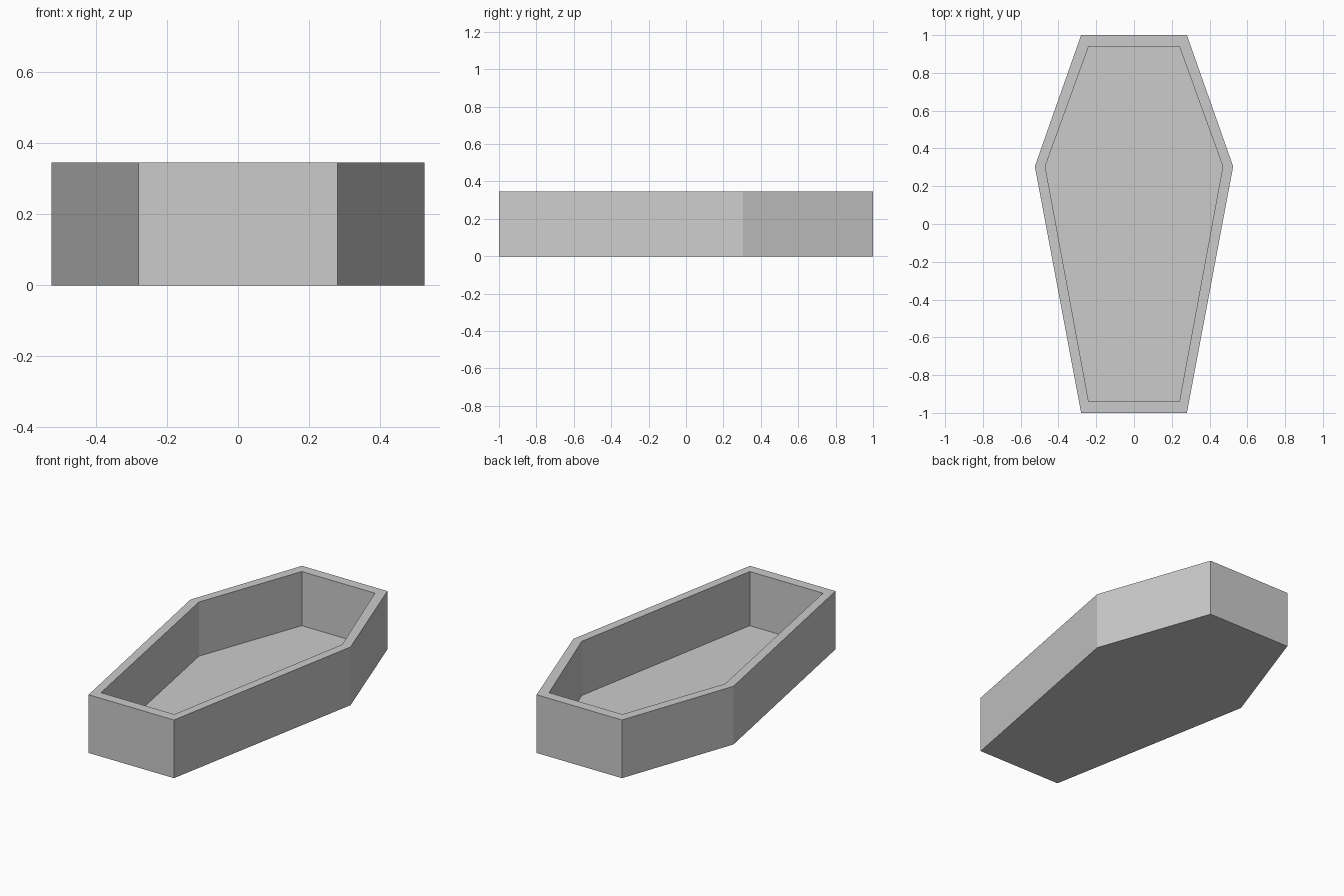
import bpy
import bmesh

HEIGHT, FLOOR = 0.345, 0.024

cube = bpy.data.objects.get("Cube")
if cube:
    bpy.data.objects.remove(cube, do_unlink=True)

grey = bpy.data.materials.new("plain grey")
grey.use_nodes = True
colour = (0.6, 0.6, 0.6, 1)
grey.diffuse_color = colour
grey.node_tree.nodes["Principled BSDF"].inputs["Base Color"].default_value = colour


def outline(end_x, end_y, shoulder_x, shoulder_y):
    """Six-sided plan, mirrored across x."""
    half = [(end_x, -end_y), (shoulder_x, shoulder_y), (end_x, end_y)]
    return half + [(-x, y) for x, y in reversed(half)]


def ring(bm, plan, z):
    return [bm.verts.new((x, y, z)) for x, y in plan]


def bridge(bm, a, b):
    for i in range(len(a)):
        j = (i + 1) % len(a)
        bm.faces.new((a[i], a[j], b[j], b[i]))


# Hollow open box: outer wall, rim, inner wall, floor and underside
outer = outline(0.28, 1.0, 0.525, 0.305)
inner = outline(0.24, 0.94, 0.47, 0.305)
bm = bmesh.new()
rings = [ring(bm, outer, 0), ring(bm, outer, HEIGHT),
         ring(bm, inner, HEIGHT), ring(bm, inner, FLOOR)]
for a, b in zip(rings, rings[1:]):
    bridge(bm, a, b)
bm.faces.new(rings[-1])
bm.faces.new(rings[0][::-1])
bmesh.ops.recalc_face_normals(bm, faces=bm.faces)

mesh = bpy.data.meshes.new("coffin_box")
bm.to_mesh(mesh)
bm.free()
mesh.materials.append(grey)
box = bpy.data.objects.new("coffin_box", mesh)
bpy.context.collection.objects.link(box)
